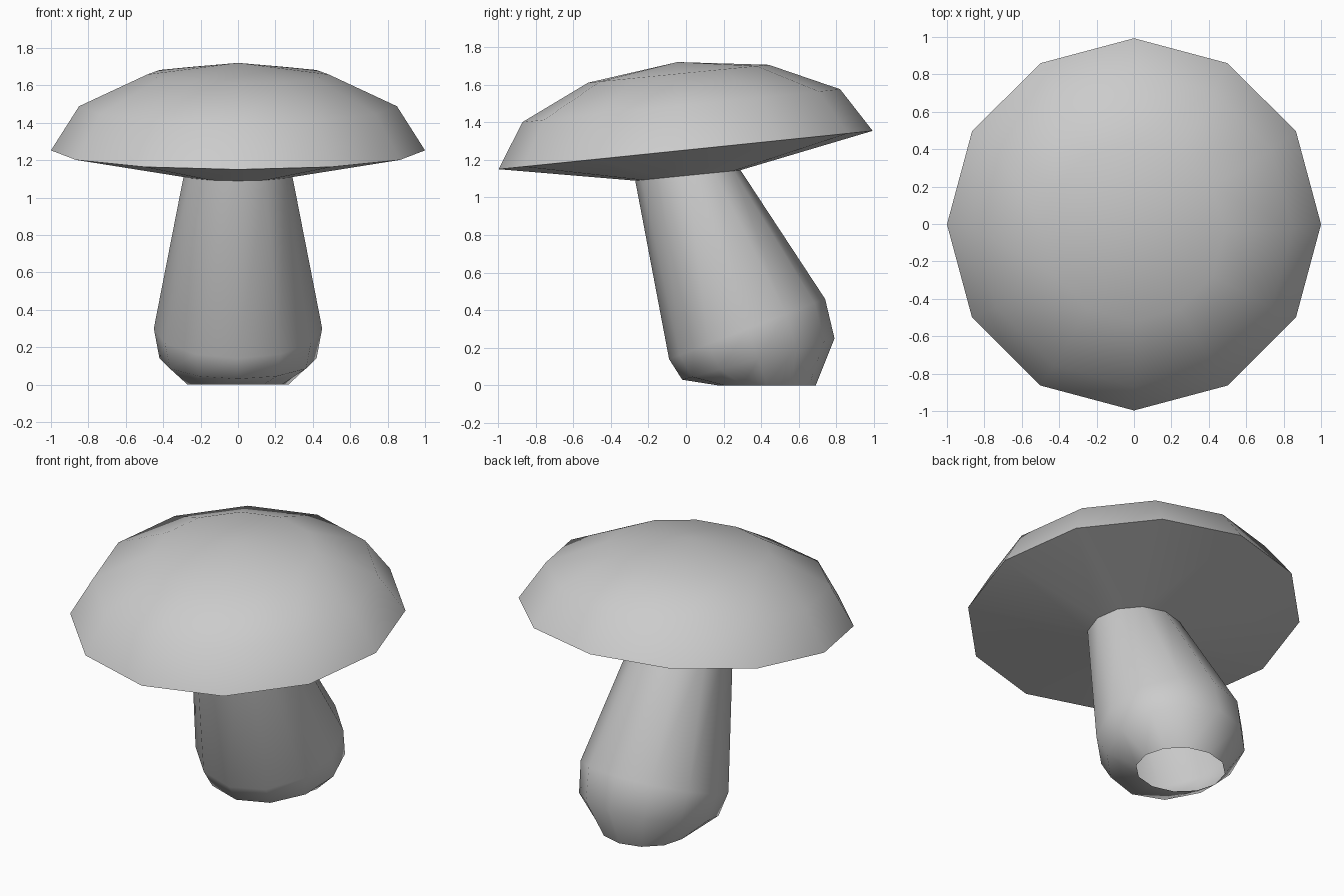
import bpy, bmesh
from math import pi, cos, sin, radians

if "Cube" in bpy.data.objects:
    bpy.data.objects.remove(bpy.data.objects["Cube"])

SIDES = 12


def loft(name, rings, tip=None):
    """Join tilted circles (y, z, x_radius, y_half, rise) into a skin, with an optional end tip."""
    bm = bmesh.new()
    loops = []
    for y, z, rx, ry, rise in rings:
        angles = [2 * pi * i / SIDES for i in range(SIDES)]
        loops.append([bm.verts.new((rx * cos(a), y + ry * sin(a), z + rise * sin(a)))
                      for a in angles])
    for low, high in zip(loops, loops[1:]):
        for i in range(SIDES):
            j = (i + 1) % SIDES
            bm.faces.new((low[i], low[j], high[j], high[i]))
    if tip:
        t = bm.verts.new(tip)
        for i in range(SIDES):
            bm.faces.new((loops[-1][i], loops[-1][(i + 1) % SIDES], t))
    mesh = bpy.data.meshes.new(name)
    bm.to_mesh(mesh)
    bm.free()
    obj = bpy.data.objects.new(name, mesh)
    bpy.context.collection.objects.link(obj)
    bpy.ops.object.select_all(action='DESELECT')
    obj.select_set(True)
    bpy.context.view_layer.objects.active = obj
    bpy.ops.object.shade_smooth_by_angle(angle=radians(50))
    return obj


# Ring where the stem meets the underside of the cap
neck = (0.01, 1.117, 0.29, 0.28, 0.028)

# Stem: open foot, rounded bulb, tapering up to the neck
loft("stem", [
    (0.43, 0.0, 0.27, 0.26, 0.0),
    (0.385, 0.14, 0.42, 0.405, 0.11),
    (0.325, 0.30, 0.45, 0.415, 0.16),
    neck,
])

# Cap: shallow cone underside, sharp rim, tilted dome
loft("cap", [
    neck,
    (-0.002, 1.252, 1.0, 0.995, 0.102),
    (-0.025, 1.488, 0.85, 0.845, 0.0875),
    (-0.04, 1.658, 0.485, 0.48, 0.0475),
], tip=(0, -0.045, 1.72))
